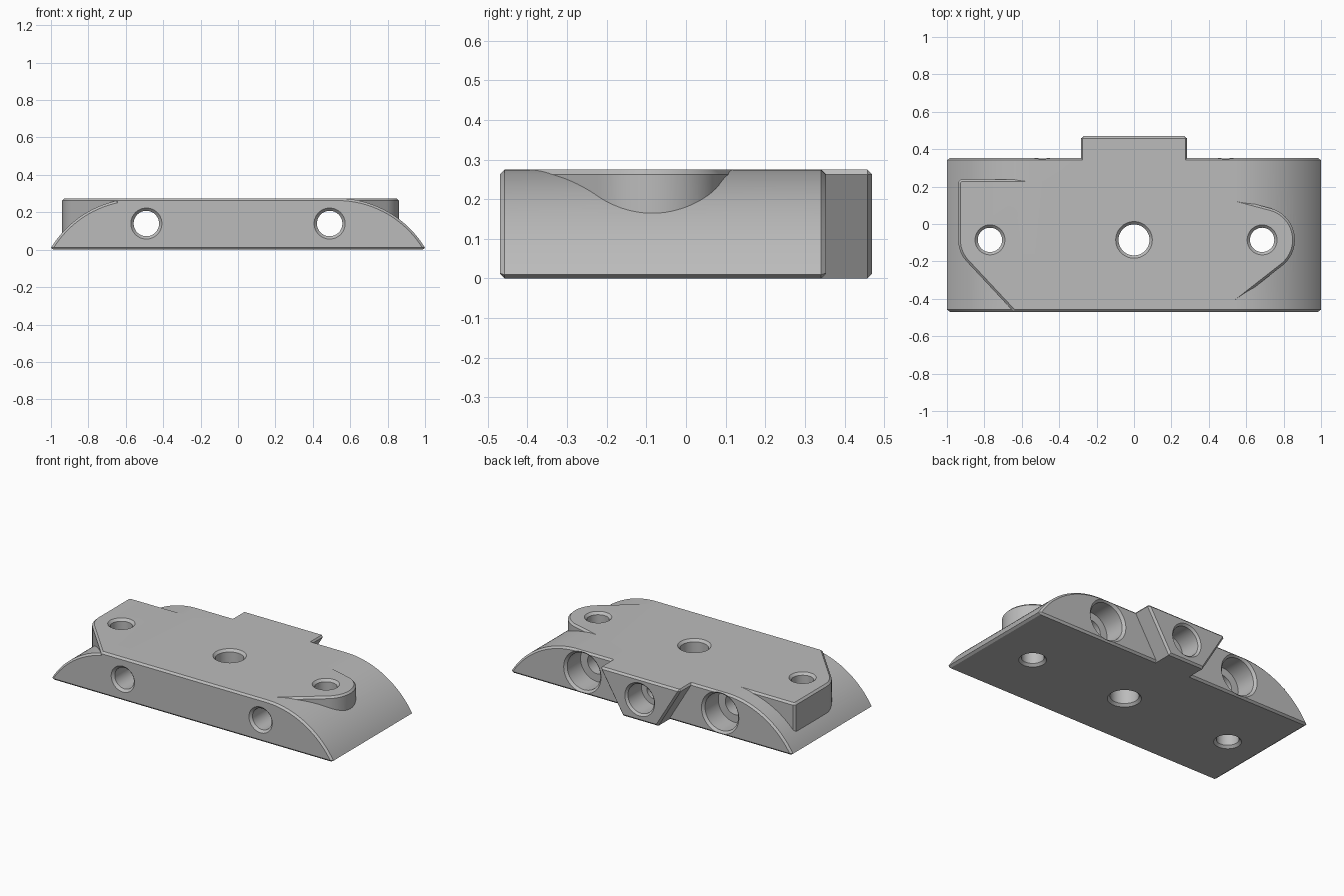
import bpy, bmesh
from math import sin, cos, pi, radians, sqrt
from mathutils import Vector

if "Cube" in bpy.data.objects:
    bpy.data.objects.remove(bpy.data.objects["Cube"], do_unlink=True)

TOP, FRONT, BACK, CHAMFER = 0.275, -0.47, 0.353, 0.012
HOLE_Y, BORE_Z = -0.085, 0.14

grey = bpy.data.materials.new("plain grey")
grey.use_nodes = True
grey.diffuse_color = (0.5, 0.5, 0.5, 1)
grey.node_tree.nodes["Principled BSDF"].inputs["Base Color"].default_value = (0.5, 0.5, 0.5, 1)


def arc(cx, cy, r, a, b, n):
    angles = [radians(a + (b - a) * i / n) for i in range(n + 1)]
    return [(cx + r * cos(t), cy + r * sin(t)) for t in angles]


def inset(points, d):
    """Move every edge of a counter-clockwise outline inward by d."""
    result = []
    for i, p in enumerate(points):
        p = Vector(p)
        e1 = (p - Vector(points[i - 1])).normalized()
        e2 = (Vector(points[(i + 1) % len(points)]) - p).normalized()
        n1, n2 = Vector((-e1.y, e1.x)), Vector((-e2.y, e2.x))
        result.append(tuple(p + (n1 + n2) * d / (1 + n1.dot(n2))))
    return result


def loft(name, rings, axis):
    """Skin a stack of (outline, position) rings along the y or z axis."""
    bm = bmesh.new()
    loops = []
    for outline, h in rings:
        loops.append([bm.verts.new((u, h, v) if axis == "y" else (u, v, h)) for u, v in outline])
    for low, high in zip(loops, loops[1:]):
        for i in range(len(low)):
            bm.faces.new((low[i - 1], low[i], high[i], high[i - 1]))
    bm.faces.new(loops[0])
    bm.faces.new(loops[-1])
    bmesh.ops.recalc_face_normals(bm, faces=bm.faces)
    mesh = bpy.data.meshes.new(name)
    bm.to_mesh(mesh)
    bm.free()
    mesh.materials.append(grey)
    obj = bpy.data.objects.new(name, mesh)
    bpy.context.collection.objects.link(obj)
    return obj


def prism(name, outline, start, end, axis):
    small = inset(outline, CHAMFER)
    return loft(name, [(small, start), (outline, start + CHAMFER),
                       (outline, end - CHAMFER), (small, end)], axis)


def bore(name, u, v, steps, axis):
    return loft(name, [(arc(u, v, r, 0, 352.5, 47), h) for r, h in steps], axis)


def combine(target, other, operation):
    mod = target.modifiers.new("combine", "BOOLEAN")
    mod.operation, mod.object, mod.solver = operation, other, "EXACT"
    bpy.context.view_layer.objects.active = target
    bpy.ops.object.modifier_apply(modifier=mod.name)
    bpy.data.objects.remove(other, do_unlink=True)


# Main block with rounded ends
shoulder, radius = 0.53, 0.549
right_arc = arc(shoulder, TOP - radius, radius, 31.1, 90, 28)
left_arc = [(-x, z) for x, z in reversed(right_arc)]
block = prism("mounting_block", [(-0.985, 0), (0.985, 0)] + right_arc + left_arc,
              FRONT, BACK, "y")

# Dovetail tongue at the back
tongue = prism("dovetail_tongue", [(-0.125, 0), (0.125, 0), (0.283, TOP - CHAMFER),
                                   (0.275, TOP), (-0.275, TOP), (-0.283, TOP - CHAMFER)],
               0.2, 0.47, "y")

# Angular pad on the right, rounded pad on the left
angular = arc(-0.77, HOLE_Y, 0.17, 180, 223, 10) + [
    (-0.643, FRONT), (-0.45, FRONT), (-0.45, 0.238), (-0.927, 0.238), (-0.94, 0.225)]
rounded = [(0.4, 0.172), (0.5, -0.452)] + arc(0.685, HOLE_Y, 0.175, -52, 75, 30)
pads = [prism("angular_pad", angular, 0.05, TOP, "z"),
        prism("rounded_pad", rounded, 0.05, TOP, "z")]

for part in [tongue] + pads:
    combine(block, part, "UNION")

# Vertical holes with chamfered rims
for x, r in ((-0.77, 0.065), (0, 0.083), (0.685, 0.065)):
    rim = r + 0.03
    combine(block, bore("vertical_hole", x, HOLE_Y, [
        (rim, -0.015), (r, 0.015), (r, TOP - 0.015), (rim, TOP + 0.015)], "z"), "DIFFERENCE")

# Front to back holes with counterbores
for x in (-0.49, 0.49):
    combine(block, bore("bolt_hole", x, BORE_Z, [
        (0.098, FRONT - 0.015), (0.068, FRONT + 0.015), (0.068, BACK - 0.15),
        (0.118, BACK - 0.15), (0.118, BACK - 0.015), (0.148, BACK + 0.015)], "y"), "DIFFERENCE")

# Stepped hole in the tongue, meeting the central hole
combine(block, bore("tongue_hole", 0, BORE_Z, [
    (0.055, HOLE_Y), (0.055, 0.32), (0.093, 0.32), (0.093, 0.457), (0.119, 0.483)],
    "y"), "DIFFERENCE")

bpy.ops.object.select_all(action="DESELECT")
block.select_set(True)
bpy.context.view_layer.objects.active = block
bpy.ops.object.shade_smooth_by_angle(angle=radians(25))
